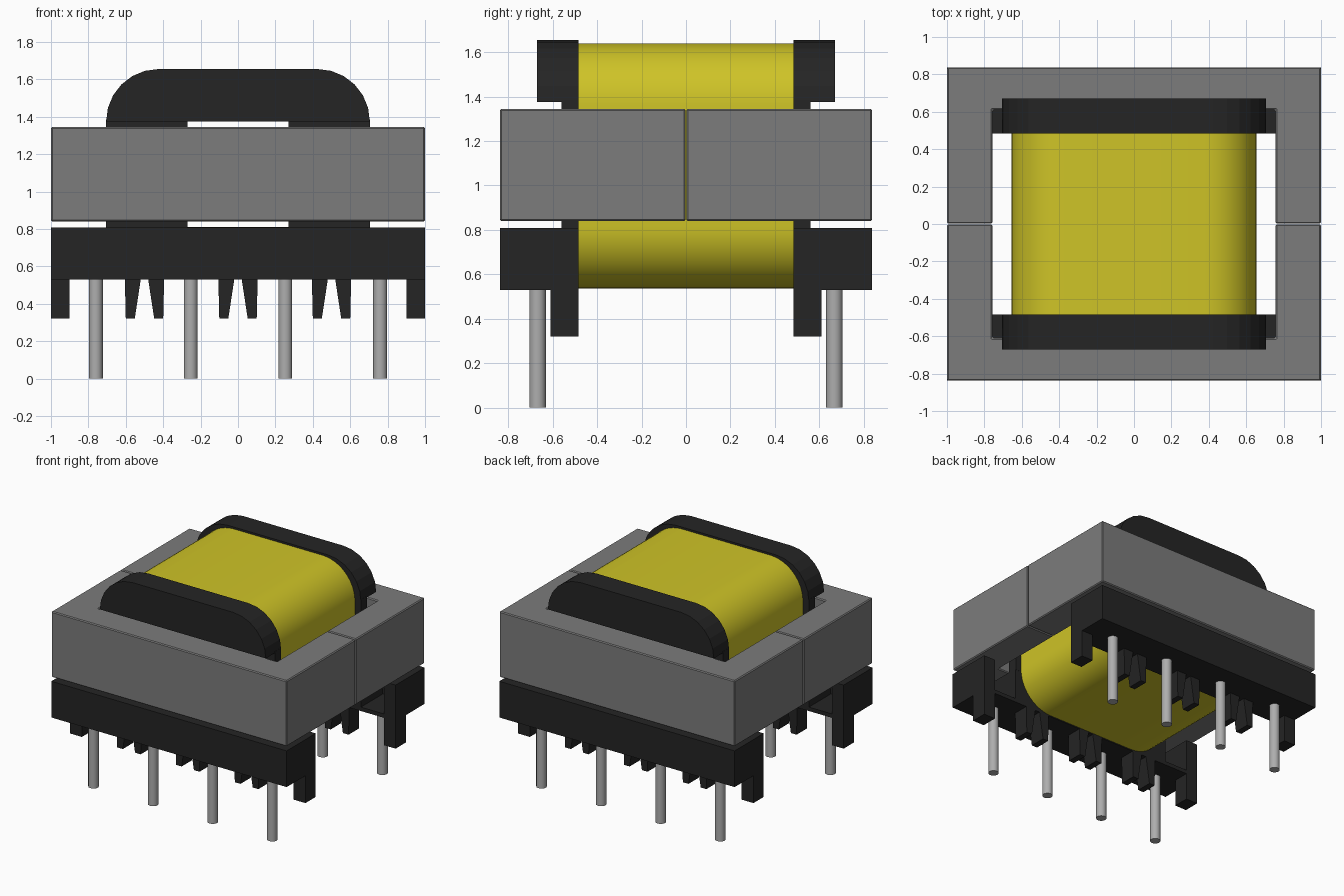
import bpy, bmesh, math
from mathutils import Matrix, Vector

cube = bpy.data.objects.get("Cube")
if cube:
    bpy.data.objects.remove(cube, do_unlink=True)


def material(name, r, g, b):
    m = bpy.data.materials.new(name)
    m.use_nodes = True
    m.diffuse_color = (r, g, b, 1)
    node = next(n for n in m.node_tree.nodes if n.type == 'BSDF_PRINCIPLED')
    node.inputs["Base Color"].default_value = (r, g, b, 1)
    return m


FERRITE = material("ferrite grey", 0.20, 0.20, 0.20)
PLASTIC = material("black plastic", 0.018, 0.018, 0.018)
TAPE = material("yellow tape", 0.62, 0.55, 0.02)
METAL = material("pin metal", 0.42, 0.42, 0.42)


def prism(name, mat, loops, start, end, axis, smooth=False, bevel=0):
    """Extrude closed outlines (later ones are holes) along y or z."""
    curve = bpy.data.curves.new(name, 'CURVE')
    curve.dimensions = '2D'
    curve.fill_mode = 'BOTH'
    curve.extrude = abs(end - start) / 2
    for loop in loops:
        spline = curve.splines.new('POLY')
        spline.points.add(len(loop) - 1)
        for p, (u, v) in zip(spline.points, loop):
            p.co = (u, v, 0, 1)
        spline.use_cyclic_u = True
    temp = bpy.data.objects.new(name + "_outline", curve)
    bpy.context.collection.objects.link(temp)
    graph = bpy.context.evaluated_depsgraph_get()
    mesh = bpy.data.meshes.new_from_object(temp.evaluated_get(graph))
    bpy.data.objects.remove(temp, do_unlink=True)

    # Weld the caps to the walls and place the solid along its axis
    middle = (start + end) / 2
    bm = bmesh.new()
    bm.from_mesh(mesh)
    bmesh.ops.remove_doubles(bm, verts=bm.verts, dist=1e-4)
    if axis == 'y':
        place = Matrix.Translation((0, middle, 0)) @ Matrix.Rotation(math.pi / 2, 4, 'X')
    else:
        place = Matrix.Translation((0, 0, middle))
    bmesh.ops.transform(bm, matrix=place, verts=bm.verts)
    bmesh.ops.dissolve_limit(bm, angle_limit=0.01, verts=bm.verts, edges=bm.edges)
    bmesh.ops.recalc_face_normals(bm, faces=bm.faces)
    bm.to_mesh(mesh)
    bm.free()
    mesh.materials.clear()
    mesh.materials.append(mat)
    ob = bpy.data.objects.new(name, mesh)
    bpy.context.collection.objects.link(ob)
    if bevel:
        mod = ob.modifiers.new("soft edges", 'BEVEL')
        mod.width = bevel
        mod.segments = 1
    select(ob)
    if smooth:
        bpy.ops.object.shade_smooth_by_angle(angle=math.radians(35))
    else:
        bpy.ops.object.shade_flat()
    return ob


def select(ob):
    bpy.ops.object.select_all(action='DESELECT')
    ob.select_set(True)
    bpy.context.view_layer.objects.active = ob


def rect(u0, u1, v0, v1):
    return [(u0, v0), (u1, v0), (u1, v1), (u0, v1)]


def arc(u, v, r, first, steps):
    angles = [math.radians(first + 90 * i / steps) for i in range(steps + 1)]
    return [(u + r * math.cos(a), v + r * math.sin(a)) for a in angles]


def rounded(u, v0, v1, r, steps):
    return (arc(u - r, v1 - r, r, 0, steps) + arc(r - u, v1 - r, r, 90, steps)
            + arc(r - u, v0 + r, r, 180, steps) + arc(u - r, v0 + r, r, 270, steps))


# Bobbin tube and the taped winding around it
HOLE = rect(-0.27, 0.27, 0.81, 1.375)
TUBE = rect(-0.31, 0.31, 0.77, 1.415)
prism("bobbin_tube", PLASTIC, [TUBE, HOLE], -0.485, 0.485, 'y')
prism("winding", TAPE, [rounded(0.655, 0.537, 1.64, 0.28, 12), TUBE], -0.484, 0.484, 'y', smooth=True)

for side, label in ((-1, "front"), (1, "back")):
    # E-shaped core half: back wall, two outer legs and the centre leg
    e_shape = [(1, 0.002), (1, 0.838), (-1, 0.838), (-1, 0.002), (-0.757, 0.002),
               (-0.757, 0.61), (-0.26, 0.61), (-0.26, 0.002), (0.26, 0.002),
               (0.26, 0.61), (0.757, 0.61), (0.757, 0.002)]
    prism(label + "_core_half", FERRITE, [[(x, y * side) for x, y in e_shape]],
          0.84, 1.345, 'z', bevel=0.007)

    # Bobbin flange: thick arched cap over two thin cheeks
    arch = arc(0.425, 1.375, 0.28, 0, 6) + arc(-0.425, 1.375, 0.28, 90, 6)
    prism(label + "_flange_cap", PLASTIC, [arch], 0.484 * side, 0.67 * side, 'y')
    for s, hand in ((-1, "right"), (1, "left")):
        prism(f"{label}_{hand}_flange_cheek", PLASTIC,
              [rect(0.27 * s, 0.705 * s, 0.80, 1.385)], 0.484 * side, 0.56 * side, 'y')

    # Pin rail: floor plate below a block with a wire pocket at each end
    prism(label + "_rail_floor", PLASTIC, [rect(-1, 1, 0.485 * side, 0.838 * side)], 0.53, 0.56, 'z')
    half = [(1, 0.838), (1, 0.485), (0.9, 0.485), (0.9, 0.75), (0.705, 0.75), (0.705, 0.485)]
    block = half + [(-x, y) for x, y in reversed(half)]
    prism(label + "_rail_block", PLASTIC, [[(x, y * side) for x, y in block]], 0.56, 0.808, 'z')

    # Corner feet and tapered pairs of wire guides
    for s, hand in ((-1, "right"), (1, "left")):
        prism(f"{label}_{hand}_foot", PLASTIC, [rect(0.9 * s, s, 0.32, 0.53)],
              0.485 * side, 0.61 * side, 'y')
        for i, centre in enumerate((-0.5, 0, 0.5)):
            guide = [(0.105, 0.53), (0.02, 0.53), (0.052, 0.32), (0.1, 0.32)]
            prism(f"{label}_{hand}_guide_{i + 1}", PLASTIC,
                  [[(centre + s * x, z) for x, z in guide]], 0.485 * side, 0.61 * side, 'y')

    # Round connection pins
    for i, x in enumerate((-0.76, -0.253, 0.253, 0.76)):
        bpy.ops.mesh.primitive_cylinder_add(vertices=24, radius=0.037, depth=0.545,
                                            location=Vector((x, 0.668 * side, 0.2725)))
        pin = bpy.context.object
        pin.name = f"{label}_pin_{i + 1}"
        pin.data.materials.append(METAL)
        bpy.ops.object.shade_smooth_by_angle(angle=math.radians(35))
